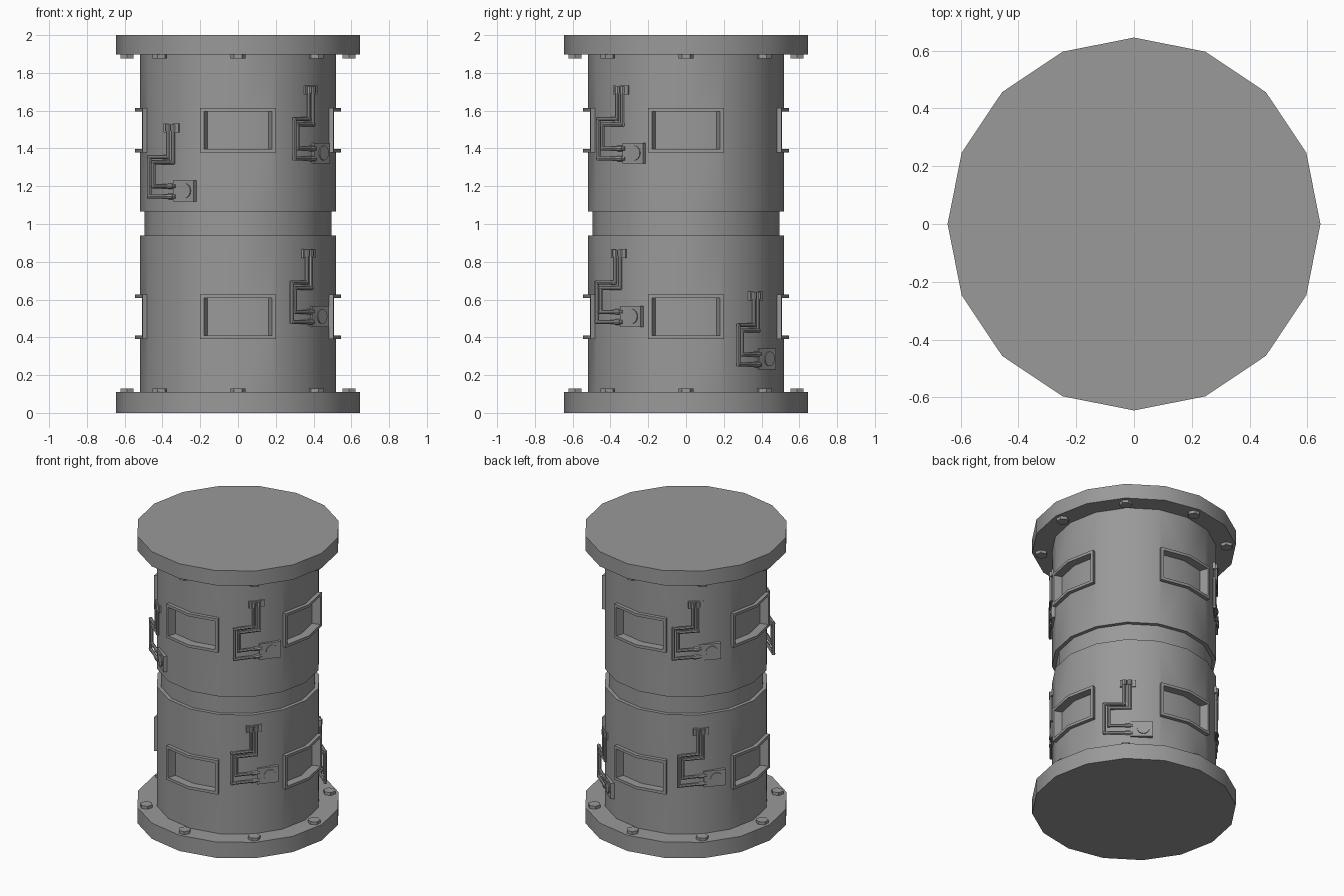
import bpy, bmesh, math
from mathutils import Matrix, Vector

if "Cube" in bpy.data.objects:
    bpy.data.objects.remove(bpy.data.objects["Cube"], do_unlink=True)

SIDES = 16
grey = bpy.data.materials.new("steel_grey")
grey.use_nodes = True
grey.diffuse_color = (0.32, 0.32, 0.32, 1)
grey.node_tree.nodes["Principled BSDF"].inputs["Base Color"].default_value = (0.32, 0.32, 0.32, 1)


def finish(name, bm):
    bmesh.ops.recalc_face_normals(bm, faces=bm.faces)
    mesh = bpy.data.meshes.new(name)
    bm.to_mesh(mesh)
    bm.free()
    ob = bpy.data.objects.new(name, mesh)
    bpy.context.collection.objects.link(ob)
    mesh.materials.append(grey)
    return ob


def activate(ob):
    bpy.ops.object.select_all(action='DESELECT')
    ob.select_set(True)
    bpy.context.view_layer.objects.active = ob


def smooth(ob):
    activate(ob)
    bpy.ops.object.shade_smooth_by_angle(angle=math.radians(30))


def add_cylinder(bm, r, z0, z1, sides=SIDES, matrix=Matrix()):
    place = matrix @ Matrix.Translation((0, 0, (z0 + z1) / 2))
    bmesh.ops.create_cone(bm, cap_ends=True, segments=sides, radius1=r, radius2=r,
                          depth=z1 - z0, matrix=place)


def add_box(bm, lo, hi, matrix):
    lo, hi = Vector(lo), Vector(hi)
    place = matrix @ Matrix.Translation((lo + hi) / 2) @ Matrix.Diagonal((*(hi - lo), 1))
    bmesh.ops.create_cube(bm, size=1, matrix=place)


def add_wedge(bm, r_in, r_out, spread, z0, z1, angle):
    """Bent block that follows two neighbouring sides of the barrel."""
    def arc(r):
        w = r * spread
        edge = r - w * math.tan(math.pi / SIDES)
        return [(edge, -w), (r, 0), (edge, w)]
    turn = Matrix.Rotation(angle, 4, 'Z')
    pts = arc(r_out) + arc(r_in)[::-1]
    face = bm.faces.new([bm.verts.new(turn @ Vector((x, y, z0))) for x, y in pts])
    top = bmesh.ops.extrude_face_region(bm, geom=[face])["geom"]
    bmesh.ops.translate(bm, vec=(0, 0, z1 - z0),
                        verts=[v for v in top if isinstance(v, bmesh.types.BMVert)])


def ring_part(name, r, z0, z1):
    bm = bmesh.new()
    add_cylinder(bm, r, z0, z1)
    return finish(name, bm)


# Window frames and the recesses cut through them
frame_bm, cut_bm = bmesh.new(), bmesh.new()
for mid in (0.51, 1.497):
    for i in range(4):
        a = i * math.pi / 2
        add_wedge(frame_bm, 0.51, 0.545, 0.367, mid - 0.118, mid + 0.118, a)
        add_wedge(cut_bm, 0.488, 0.6, 0.332, mid - 0.099, mid + 0.099, a)
frames = finish("window_frames", frame_bm)
cutter = finish("recess_cutter", cut_bm)
cutter.hide_render = True

# Barrels, neck and flanges
barrels = [ring_part("lower_barrel", 0.52, 0.08, 0.94),
           ring_part("upper_barrel", 0.52, 1.065, 1.92)]
smooth(ring_part("neck", 0.495, 0.92, 1.09))
smooth(ring_part("bottom_flange", 0.645, 0, 0.11))
smooth(ring_part("top_flange", 0.645, 1.897, 2))

for ob in barrels + [frames]:
    activate(ob)
    mod = ob.modifiers.new("recesses", 'BOOLEAN')
    mod.operation = 'DIFFERENCE'
    mod.solver = 'EXACT'
    mod.object = cutter
    bpy.ops.object.modifier_apply(modifier=mod.name)
    smooth(ob)
bpy.data.objects.remove(cutter, do_unlink=True)

# Hexagonal flange bolts
for name, z0, z1 in (("bottom_bolts", 0.1, 0.13), ("top_bolts", 1.877, 1.907)):
    bm = bmesh.new()
    for i in range(8):
        spin = Matrix.Rotation(i * math.pi / 4, 4, 'Z')
        hexagon = Matrix.Rotation(math.pi / 2, 4, 'Z')
        add_cylinder(bm, 0.04, z0, z1, 6, spin @ Matrix.Translation((0.587, 0, 0)) @ hexagon
                     @ Matrix.Rotation(math.pi / 2, 4, 'Z'))
    finish(name, bm)


def add_pipe(bm, points, r, matrix):
    """Chain of round rods with each end pushed on to close the corners."""
    for a, b in zip(points, points[1:]):
        a, b = Vector((0, *a)), Vector((0, *b))
        d = (b - a).normalized()
        aim = d.to_track_quat('Z', 'Y').to_matrix().to_4x4()
        add_cylinder(bm, r, -r * 0.8, (b - a).length + r * 0.8, 8,
                     matrix @ Matrix.Translation(a) @ aim)


# Pipe fittings: flat assemblies facing outward, x = outward, y = along the wall
OUTER = [(-0.056, 0.4), (-0.056, 0.235), (-0.182, 0.235), (-0.182, 0.026), (-0.01, 0.026)]
INNER = [(-0.022, 0.4), (-0.022, 0.207), (-0.155, 0.207), (-0.155, 0.08), (-0.01, 0.08)]


def pipe_fitting(name, degrees, z):
    bm = bmesh.new()
    place = (Matrix.Rotation(math.radians(degrees), 4, 'Z')
             @ Matrix.Translation((0.521, 0, z)))
    add_box(bm, (-0.03, -0.085, 0.365), (0, 0.016, 0.412), place)
    add_box(bm, (-0.03, -0.018, 0), (0.003, 0.122, 0.11), place)
    for path in (OUTER, INNER):
        add_pipe(bm, path, 0.011, place)
        (t, top), (end, low) = path[0], path[-1]
        add_pipe(bm, [(t, top - 0.015), (t, top - 0.005)], 0.015, place)
        add_pipe(bm, [(end - 0.03, low), (end - 0.02, low)], 0.015, place)
    dial = place @ Matrix.Translation((0, 0.064, 0.056)) @ Matrix.Rotation(math.pi / 2, 4, 'Y')
    add_cylinder(bm, 0.039, -0.01, 0.009, 16, dial)
    smooth(finish(name, bm))


for name, degrees, z in (("upper_left_fitting", -38, 1.32),
                         ("upper_right_fitting", -129, 1.12),
                         ("upper_back_fitting", 136, 1.32),
                         ("lower_left_fitting", -39.7, 0.455),
                         ("lower_side_fitting", 49.5, 0.23),
                         ("lower_back_fitting", 139.5, 0.435)):
    pipe_fitting(name, degrees, z)
